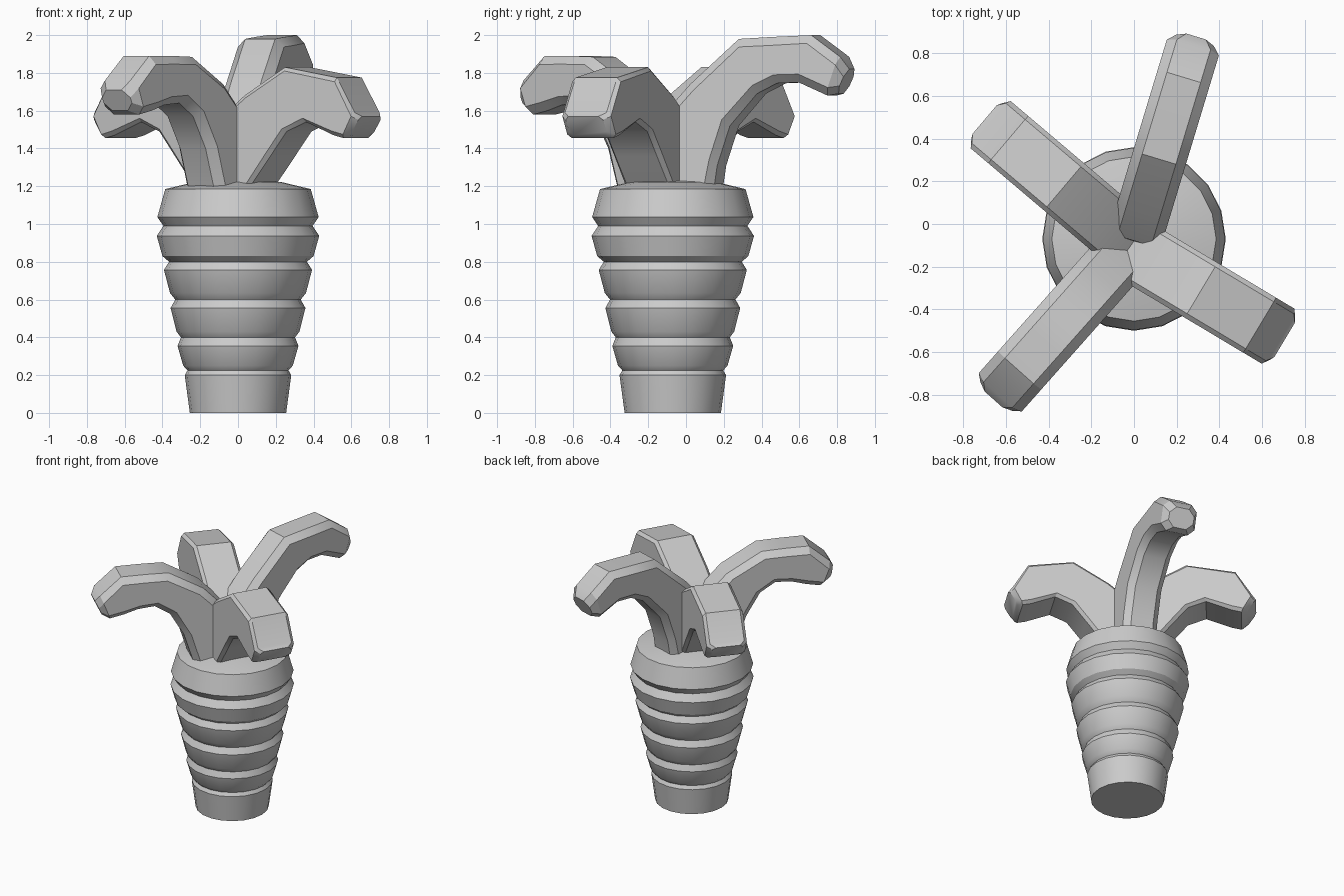
import bpy, bmesh
from math import sin, cos, pi, radians
from mathutils import Vector

if "Cube" in bpy.data.objects:
    bpy.data.objects.remove(bpy.data.objects["Cube"])


def finish(name, bm, angle=30):
    bmesh.ops.recalc_face_normals(bm, faces=bm.faces)
    mesh = bpy.data.meshes.new(name)
    bm.to_mesh(mesh)
    bm.free()
    ob = bpy.data.objects.new(name, mesh)
    bpy.context.collection.objects.link(ob)
    bpy.ops.object.select_all(action='DESELECT')
    ob.select_set(True)
    bpy.context.view_layer.objects.active = ob
    bpy.ops.object.shade_smooth_by_angle(angle=radians(angle))
    return ob


def loft(bm, rings):
    loops = [[bm.verts.new(p) for p in ring] for ring in rings]
    n = len(loops[0])
    for a, b in zip(loops, loops[1:]):
        for i in range(n):
            j = (i + 1) % n
            bm.faces.new((a[i], a[j], b[j], b[i]))
    bm.faces.new(loops[0])
    bm.faces.new(loops[-1])


# Ribbed, tapered root body
profile = [(.255, 0), (.282, .20), (.267, .225), (.29, .25), (.32, .355),
           (.302, .40), (.325, .43), (.357, .555), (.332, .60), (.36, .635),
           (.392, .757), (.365, .80), (.40, .83), (.43, .937), (.395, .99),
           (.427, 1.037), (.385, 1.185), (.23, 1.222), (.02, 1.24)]
SIDES = 20
bm = bmesh.new()
loft(bm, [[(r * cos(2 * pi * i / SIDES), -.07 + r * sin(2 * pi * i / SIDES), z)
           for i in range(SIDES)] for r, z in profile])
finish("root_body", bm)


# Drooping leaf: chamfered box section swept along top and underside points
def leaf(name, origin, direction, stations, width, c, stretch=1.0):
    out = Vector((*direction, 0)).normalized()
    side = Vector((-out.y, out.x, 0))
    base = Vector((*origin, 0))
    rings = []
    last = len(stations) - 1
    for k, (st, zt, sb, zb) in enumerate(stations):
        top = base + out * st * stretch + Vector((0, 0, zt))
        bot = base + out * sb * stretch + Vector((0, 0, zb))
        inset = c / (top - bot).length
        w = width / 2 - (.035 if k == last else 0)
        section = [(w - c, 0), (w, inset), (w, 1 - inset), (w - c, 1),
                   (c - w, 1), (-w, 1 - inset), (-w, inset), (c - w, 0)]
        rings.append([bot.lerp(top, t) + side * u for u, t in section])
    bm = bmesh.new()
    loft(bm, rings)
    finish(name, bm)


# Stations: top distance, top z, underside distance, underside z
tall = [(-.05, 1.18, .23, 1.18), (-.03, 1.60, .25, 1.31), (.10, 1.74, .32, 1.52),
        (.37, 1.98, .47, 1.69), (.55, 1.99, .58, 1.745), (.77, 2.0, .70, 1.75),
        (.93, 1.885, .86, 1.68), (.97, 1.82, .91, 1.69)]
arched = [(-.02, 1.18, .32, 1.18), (.02, 1.50, .39, 1.40), (.25, 1.74, .49, 1.57),
          (.50, 1.885, .60, 1.64), (.66, 1.89, .72, 1.63), (.84, 1.89, .82, 1.60),
          (.99, 1.76, .92, 1.58), (1.02, 1.71, .97, 1.60)]
short = [(-.03, 1.18, .16, 1.18), (-.02, 1.55, .30, 1.36), (.14, 1.68, .40, 1.49),
         (.39, 1.83, .52, 1.54), (.71, 1.775, .69, 1.47),
         (.82, 1.59, .75, 1.455), (.845, 1.57, .785, 1.47)]

leaf("leaf_back", (.01, -.05), (.29, .957), tall, .255, .045)
leaf("leaf_front_left", (.02, -.06), (-.664, -.748), arched, .27, .045)
leaf("leaf_front_right", (-.02, -.11), (.858, -.513), short, .30, .022)
leaf("leaf_back_left", (-.01, -.095), (-.763, .646), short, .29, .022, 1.07)
